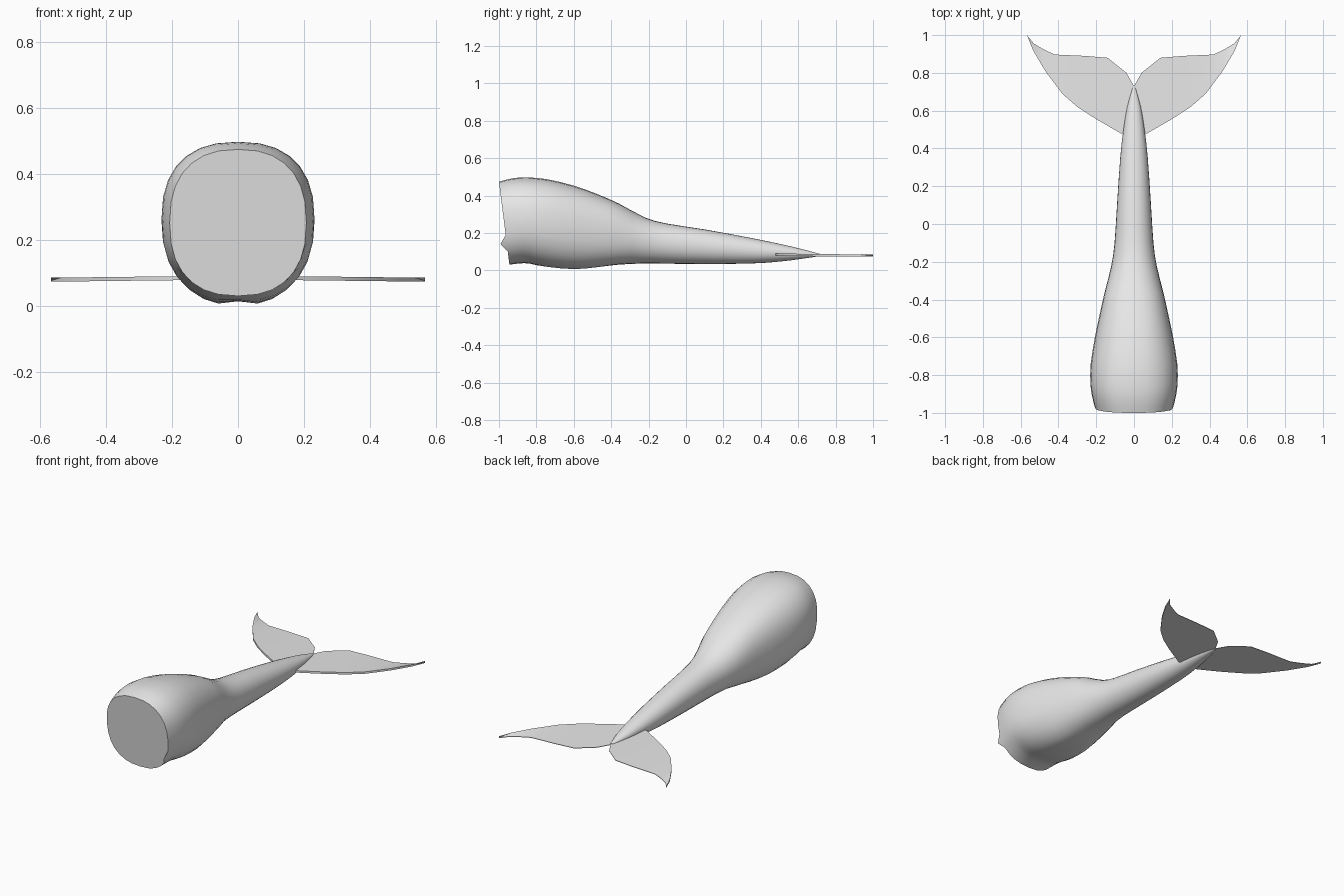
import bpy, bmesh, math

cube = bpy.data.objects.get("Cube")
if cube:
    bpy.data.objects.remove(cube, do_unlink=True)

grey = bpy.data.materials.new("plain grey")
grey.use_nodes = True
COLOUR = (0.8, 0.8, 0.8, 1)
grey.diffuse_color = COLOUR
grey.node_tree.nodes["Principled BSDF"].inputs["Base Color"].default_value = COLOUR


def finish(name, bm, angle):
    bmesh.ops.recalc_face_normals(bm, faces=bm.faces)
    mesh = bpy.data.meshes.new(name)
    bm.to_mesh(mesh)
    bm.free()
    mesh.materials.append(grey)
    ob = bpy.data.objects.new(name, mesh)
    bpy.context.collection.objects.link(ob)
    bpy.ops.object.select_all(action='DESELECT')
    ob.select_set(True)
    bpy.context.view_layer.objects.active = ob
    bpy.ops.object.shade_smooth_by_angle(angle=math.radians(angle))
    return ob


def spline(rows, i, t):
    """Smooth interpolation between neighbouring cross-sections."""
    a, b = rows[max(i - 1, 0)], rows[i]
    c, d = rows[i + 1], rows[min(i + 2, len(rows) - 1)]
    return [0.5 * (2 * q + (r - p) * t + (2 * p - 5 * q + 4 * r - s) * t * t
                   + (3 * q - p - 3 * r + s) * t ** 3)
            for p, q, r, s in zip(a, b, c, d)]


# Body cross-sections: y, half width, bottom, top
SECTIONS = [
    (-1.0, .207, .03, .474), (-.93, .222, .037, .492), (-.85, .231, .036, .497),
    (-.74, .229, .014, .487), (-.6, .207, .002, .453), (-.48, .182, .012, .41),
    (-.36, .155, .03, .358), (-.22, .12, .037, .283), (-.1, .103, .036, .25),
    (.1, .09, .034, .219), (.35, .073, .037, .173), (.5, .056, .047, .142),
    (.62, .036, .062, .114), (.72, .008, .077, .087)]
SEG, STEPS = 28, 2

rows = [spline(SECTIONS, i, k / STEPS)
        for i in range(len(SECTIONS) - 1) for k in range(STEPS)]
rows.append(SECTIONS[-1])

# Tapering body with a cut-off, slightly slanted front
bm = bmesh.new()
rings = []
for y, w, lo, hi in rows:
    power = 2 / (2.4 if y < -.3 else 2.1)
    slant = .028 * max(0, (-.8 - y) / .2)
    ring = []
    for k in range(SEG):
        a = math.tau * k / SEG
        c, s = math.cos(a), math.sin(a)
        x = w * math.copysign(abs(c) ** power, c)
        u = math.copysign(abs(s) ** power, s)
        z = (lo + hi) / 2 + (hi - lo) / 2 * u
        if s < 0:  # shallow groove along the belly
            z += .012 * math.exp(-(x / .03) ** 2 - ((y + .6) / .15) ** 2)
        ring.append(bm.verts.new((x, y + slant * (1 - u), z)))
    rings.append(ring)
for r, q in zip(rings, rings[1:]):
    for k in range(SEG):
        j = (k + 1) % SEG
        bm.faces.new((r[k], r[j], q[j], q[k]))
# One corner of the cut juts forward
corner = min(rings[0], key=lambda v: (v.co.x - .2) ** 2 + (v.co.z - .14) ** 2)
corner.co.y = -.992
bm.faces.new(rings[0])
bm.faces.new(rings[-1])
finish("body", bm, 50)

# Fluke outline: leading edge from root to tip, then trailing edge back
LEADING = [(.0, .47), (.07, .48), (.2, .555), (.3, .62), (.38, .69), (.47, .81),
           (.535, .92), (.567, 1.0)]
TRAILING = [(.0, .73), (.04, .8), (.14, .88), (.26, .89), (.42, .897), (.48, .925),
            (.53, .955), (.567, 1.0)]


def make_fluke(name, side):
    bm = bmesh.new()

    def edge(points, thick, top):
        upper, lower = [], []
        for x, y in points:
            z = top - .012 * x
            upper.append(bm.verts.new((side * x, y, z)))
            lower.append(bm.verts.new((side * x, y, z - thick)))
        return upper, lower

    lead_up, lead_low = edge(LEADING, .012, .092)
    trail_up, trail_low = edge(TRAILING, .003, .083)
    loop = [lead_up, trail_up, trail_low, lead_low]
    for a, b in zip(loop, loop[1:] + loop[:1]):
        for i in range(len(LEADING) - 1):
            bm.faces.new((a[i], a[i + 1], b[i + 1], b[i]))
    for i in (0, -1):
        bm.faces.new([line[i] for line in loop])
    bmesh.ops.remove_doubles(bm, verts=bm.verts, dist=.0005)
    finish(name, bm, 30)


make_fluke("left_fluke", 1)
make_fluke("right_fluke", -1)
